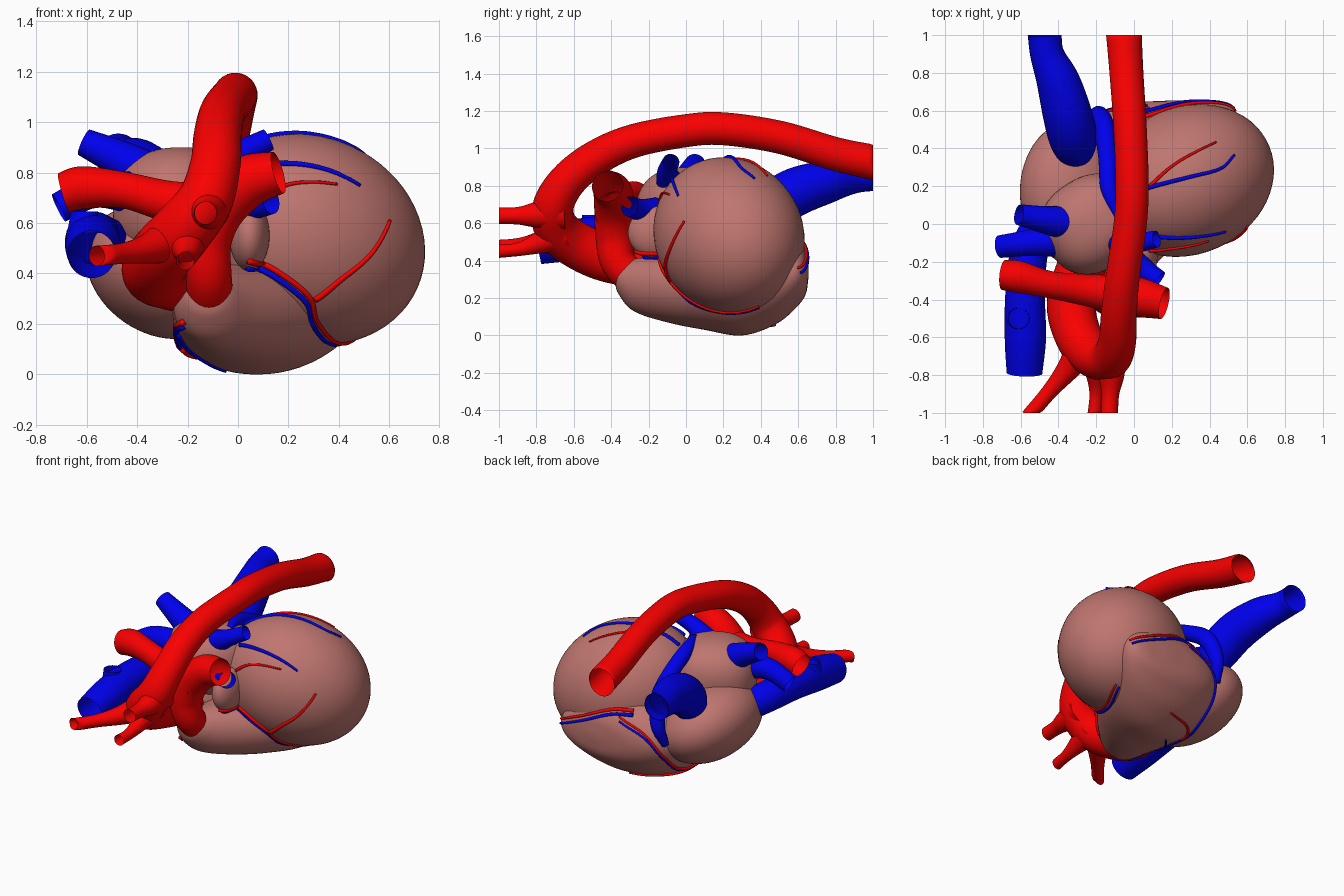
import bpy, bmesh, math
from mathutils import Vector
from mathutils.bvhtree import BVHTree


def material(name, rgb):
    m = bpy.data.materials.new(name)
    m.diffuse_color = (*rgb, 1)
    return m


MUSCLE = material("muscle", (0.52, 0.18, 0.16))
RED = material("artery_red", (0.95, 0.0, 0.0))
BLUE = material("vein_blue", (0.0, 0.0, 0.85))


def finish(bm, name, mat):
    bmesh.ops.recalc_face_normals(bm, faces=bm.faces)
    for f in bm.faces:
        f.smooth = True
    me = bpy.data.meshes.new(name)
    bm.to_mesh(me)
    bm.free()
    me.materials.append(mat)
    ob = bpy.data.objects.new(name, me)
    bpy.context.collection.objects.link(ob)
    return ob


def spline(keys, steps):
    """Catmull-Rom interpolation through tuples of any length."""
    ks = [Vector(k) for k in keys]
    ks = [2 * ks[0] - ks[1]] + ks + [2 * ks[-1] - ks[-2]]
    out = []
    for i in range(1, len(ks) - 2):
        a, b, c, d = ks[i - 1:i + 3]
        for s in range(steps):
            t = s / steps
            out.append(0.5 * (2 * b + (c - a) * t + (2 * a - 5 * b + 4 * c - d) * t * t
                              + (3 * b - a - 3 * c + d) * t ** 3))
    return out + [ks[-2]]


def skin(name, rings, mat, caps=False):
    bm = bmesh.new()
    loops = [[bm.verts.new(p) for p in r] for r in rings]
    n = len(loops[0])
    for a, b in zip(loops, loops[1:]):
        for i in range(n):
            bm.faces.new((a[i], a[(i + 1) % n], b[(i + 1) % n], b[i]))
    if caps:
        bm.faces.new(loops[0])
        bm.faces.new(loops[-1])
    return finish(bm, name, mat)


def tube(name, keys, mat, sides=28, steps=7, caps=False):
    """Vessel along (x, y, z, radius) keys; large ends are trimmed at y = +-1."""
    pts = spline(keys, steps)
    cen = [p.to_3d() for p in pts]
    side, rings = None, []
    for i, c in enumerate(cen):
        t = (cen[min(i + 1, len(cen) - 1)] - cen[max(i - 1, 0)]).normalized()
        side = t.orthogonal() if side is None else side - t * side.dot(t)
        side.normalize()
        up = t.cross(side)
        ring = []
        for k in range(sides):
            a = math.tau * k / sides
            v = c + (side * math.cos(a) + up * math.sin(a)) * pts[i][3]
            v.y = max(-1, min(1, v.y))
            ring.append(v)
        rings.append(ring)
    return skin(name, rings, mat, caps)


def blob(name, center, radii, axis=(1, 0, 0), power=1.0):
    """Rounded chamber; its local x points along axis, power < 1 makes it boxier."""
    rot = Vector((1, 0, 0)).rotation_difference(Vector(axis)).to_matrix()
    bm = bmesh.new()
    bmesh.ops.create_uvsphere(bm, u_segments=56, v_segments=32, radius=1)
    for v in bm.verts:
        q = [math.copysign(abs(c) ** power, c) for c in v.co]
        v.co = Vector(center) + rot @ Vector([a * r for a, r in zip(q, radii)])
    return finish(bm, name, MUSCLE)


# Chambers
chambers = [
    blob("left_ventricle", (0.285, 0.23, 0.535), (0.48, 0.39, 0.405), (0.83, 0.38, -0.40)),
    blob("right_atrium", (-0.315, 0.17, 0.405), (0.31, 0.38, 0.24), (0.75, 0, -0.52)),
    blob("left_atrium", (-0.22, 0.0, 0.66), (0.27, 0.25, 0.24), (0.8, 0.5, 0), 0.85),
    blob("left_auricle", (0.045, -0.16, 0.55), (0.08, 0.15, 0.14)),
]
# Right ventricle: elliptical sections stacked along y (x, y, z, half width, half height)
rv = spline([(-0.12, -0.38, 0.31, 0.03, 0.03), (-0.12, -0.36, 0.30, 0.09, 0.08),
             (-0.10, -0.28, 0.27, 0.15, 0.14), (-0.02, -0.1, 0.25, 0.24, 0.18),
             (0.04, 0.1, 0.25, 0.33, 0.22), (0.08, 0.3, 0.28, 0.38, 0.28),
             (0.14, 0.48, 0.32, 0.39, 0.26), (0.19, 0.59, 0.34, 0.35, 0.19),
             (0.23, 0.64, 0.34, 0.24, 0.12), (0.25, 0.655, 0.34, 0.04, 0.03)], 6)
chambers.append(skin("right_ventricle", [
    [(s[0] + s[3] * math.cos(math.tau * k / 56), s[1], s[2] + s[4] * math.sin(math.tau * k / 56))
     for k in range(56)] for s in rv], MUSCLE, True))

# Aorta: ascending part, arch and descending part
tube("aorta", [(-0.25, -0.15, 0.38, 0.13), (-0.33, -0.4, 0.41, 0.13), (-0.30, -0.58, 0.48, 0.125),
               (-0.22, -0.69, 0.57, 0.12), (-0.13, -0.71, 0.69, 0.11), (-0.09, -0.63, 0.83, 0.10),
               (-0.08, -0.48, 0.95, 0.095), (-0.06, -0.28, 1.04, 0.09), (-0.02, 0, 1.095, 0.088),
               (-0.01, 0.2, 1.105, 0.088), (-0.02, 0.5, 1.06, 0.088), (-0.04, 0.8, 0.97, 0.09),
               (-0.055, 1.03, 0.92, 0.095)], RED)
# Arch branches
tube("right_arch_branch", [(-0.25, -0.63, 0.54, 0.10), (-0.35, -0.77, 0.50, 0.062),
                           (-0.45, -0.89, 0.48, 0.042), (-0.56, -1.02, 0.47, 0.04)], RED)
tube("middle_arch_branch", [(-0.21, -0.66, 0.55, 0.10), (-0.20, -0.8, 0.49, 0.055),
                            (-0.20, -0.9, 0.46, 0.036), (-0.21, -1.01, 0.45, 0.036)], RED)
tube("left_arch_branch", [(-0.13, -0.66, 0.66, 0.10), (-0.12, -0.8, 0.645, 0.07),
                          (-0.125, -0.9, 0.64, 0.047), (-0.13, -1.01, 0.64, 0.045)], RED)
# Pulmonary arteries
tube("pulmonary_trunk", [(-0.11, -0.25, 0.28, 0.095), (-0.12, -0.36, 0.39, 0.095),
                         (-0.13, -0.38, 0.53, 0.105), (-0.08, -0.38, 0.66, 0.11),
                         (0.03, -0.39, 0.76, 0.105), (0.16, -0.42, 0.80, 0.085)], RED)
tube("right_pulmonary_artery", [(-0.03, -0.38, 0.66, 0.11), (-0.25, -0.35, 0.68, 0.085),
                                (-0.45, -0.32, 0.73, 0.072), (-0.61, -0.28, 0.74, 0.085),
                                (-0.69, -0.27, 0.72, 0.08)], RED)
# Great veins
tube("upper_great_vein", [(-0.58, -0.79, 0.475, 0.095), (-0.575, -0.6, 0.51, 0.11),
                          (-0.575, -0.35, 0.54, 0.105), (-0.54, -0.1, 0.53, 0.10),
                          (-0.40, 0.1, 0.46, 0.10)], BLUE)
tube("upper_vein_stub", [(-0.61, -0.5, 0.56, 0.07), (-0.61, -0.5, 0.60, 0.06),
                         (-0.61, -0.5, 0.645, 0.055)], BLUE)
tube("lower_great_vein", [(-0.31, 0.36, 0.52, 0.08), (-0.32, 0.44, 0.66, 0.125),
                          (-0.35, 0.57, 0.76, 0.13), (-0.40, 0.75, 0.82, 0.115),
                          (-0.46, 0.9, 0.85, 0.09), (-0.475, 1.03, 0.865, 0.09)], BLUE)
# Pulmonary veins
for name, keys in {
    "right_pulmonary_vein_a": [(-0.3, 0, 0.76, 0.10), (-0.46, 0.02, 0.85, 0.075), (-0.61, 0.05, 0.92, 0.055)],
    "right_pulmonary_vein_b": [(-0.3, -0.08, 0.7, 0.10), (-0.55, -0.1, 0.73, 0.07), (-0.71, -0.12, 0.66, 0.06)],
    "left_pulmonary_vein_a": [(-0.12, -0.08, 0.80, 0.08), (0.0, -0.1, 0.87, 0.055), (0.12, -0.08, 0.93, 0.045)],
    "left_pulmonary_vein_b": [(-0.05, -0.15, 0.66, 0.08), (0.05, -0.24, 0.67, 0.06), (0.13, -0.3, 0.69, 0.055)],
}.items():
    tube(name, keys, BLUE)
# Coronary sinus in the groove behind the left atrium
tube("coronary_sinus", [(-0.22, 0.54, 0.36, 0.025), (-0.19, 0.58, 0.50, 0.045), (-0.16, 0.52, 0.66, 0.055),
                        (-0.14, 0.36, 0.77, 0.05), (-0.13, 0.18, 0.85, 0.045),
                        (-0.08, 0.02, 0.87, 0.02)], BLUE, caps=True)

# Coronary vessels: draped over the outside of the chambers
verts, faces = [], []
for ob in chambers:
    base = len(verts)
    verts += [v.co.copy() for v in ob.data.vertices]
    faces += [[base + i for i in p.vertices] for p in ob.data.polygons]
tree = BVHTree.FromPolygons(verts, faces)
MID = Vector((0.1, 0.15, 0.45))


def coronary(name, keys, mat, r=0.013, shift=(0, 0, 0)):
    path = []
    pts = spline([Vector(k) + Vector(shift) for k in keys], 6)
    for i, p in enumerate(pts):
        d = (p - MID).normalized()
        hit = tree.ray_cast(MID + d * 2, -d)[0] or p
        path.append((*(hit + d * 0.004), r * (1 - 0.5 * i / len(pts))))
    tube(name, path, mat, 8, 2, True)


FRONT = [(0.05, -0.2, 0.45), (0.15, -0.18, 0.41), (0.28, -0.1, 0.31), (0.32, 0, 0.2),
         (0.4, 0.2, 0.12), (0.52, 0.42, 0.12)]
GROOVE = [(-0.2, -0.3, 0.22), (-0.27, -0.15, 0.17), (-0.25, 0.1, 0.12), (-0.2, 0.35, 0.14),
          (-0.18, 0.5, 0.28), (-0.1, 0.58, 0.42), (0.08, 0.62, 0.5)]
BACK = [(0.0, 0.61, 0.55), (0.15, 0.62, 0.53), (0.33, 0.62, 0.45), (0.54, 0.6, 0.36)]
for label, keys in (("front", FRONT), ("groove", GROOVE), ("back", BACK)):
    coronary(label + "_coronary_artery", keys, RED)
    coronary(label + "_coronary_vein", keys, BLUE, shift=(-0.01, 0.012, -0.025))
coronary("diagonal_artery", [(0.3, -0.08, 0.3), (0.4, -0.1, 0.38), (0.5, -0.07, 0.47), (0.57, 0, 0.6)], RED)
coronary("upper_side_artery", [(0.08, -0.2, 0.73), (0.2, -0.14, 0.76), (0.38, -0.08, 0.74)], RED, 0.01)
coronary("upper_side_vein", [(0.05, -0.06, 0.83), (0.2, -0.07, 0.83), (0.35, -0.06, 0.8), (0.46, -0.03, 0.73)], BLUE)
coronary("top_vein", [(-0.08, 0.15, 0.92), (0.1, 0.2, 0.95), (0.3, 0.25, 0.95), (0.45, 0.29, 0.89), (0.52, 0.36, 0.83)], BLUE)
coronary("top_artery", [(0.08, 0.2, 0.95), (0.22, 0.32, 0.94), (0.43, 0.43, 0.85)], RED, 0.01)
coronary("lower_vein", [(-0.27, -0.1, 0.13), (-0.2, 0.08, 0.06), (-0.05, 0.25, 0.01)], BLUE, 0.011)
coronary("lower_artery", [(-0.22, 0.2, 0.1), (-0.1, 0.38, 0.08), (0.1, 0.48, 0.05)], RED, 0.011)
